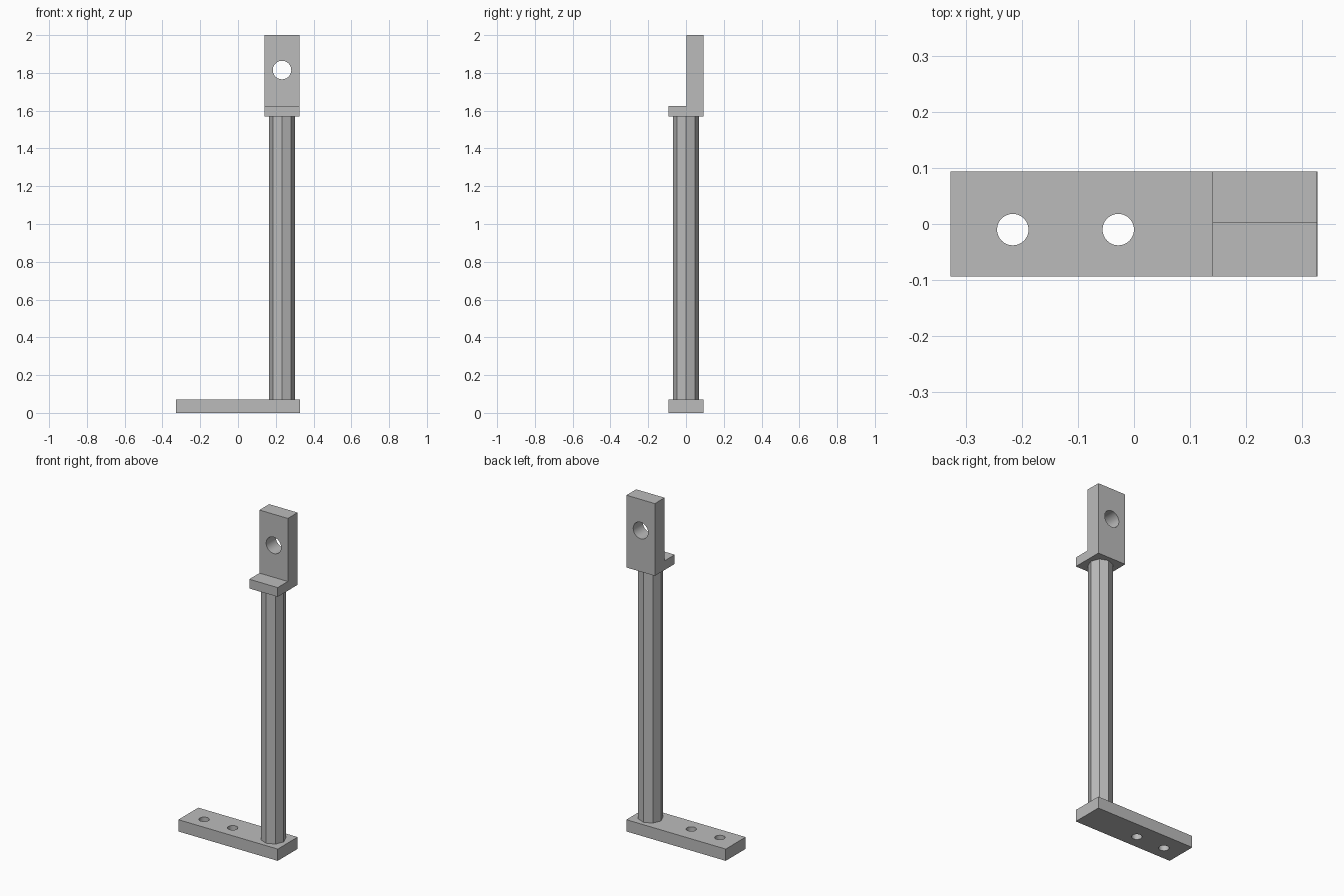
import bpy
import math

cube = bpy.data.objects.get("Cube")
if cube:
    bpy.data.objects.remove(cube, do_unlink=True)

grey = bpy.data.materials.new("plain_grey")
grey.use_nodes = True
colour = (0.5, 0.5, 0.5, 1)
grey.diffuse_color = colour
grey.node_tree.nodes["Principled BSDF"].inputs["Base Color"].default_value = colour

WIDTH = 0.187        # shared width of base, flange and plate
POST_X = 0.233


def prism(name, outline, depth, location, rotation=(0, 0, 0)):
    """Extrude an outline along its local z, centred on the location."""
    n = len(outline)
    verts = [(x, y, z) for z in (-depth / 2, depth / 2) for x, y in outline]
    faces = [tuple(reversed(range(n))), tuple(range(n, 2 * n))]
    faces += [(i, (i + 1) % n, n + (i + 1) % n, n + i) for i in range(n)]
    mesh = bpy.data.meshes.new(name)
    mesh.from_pydata(verts, [], faces)
    mesh.materials.append(grey)
    obj = bpy.data.objects.new(name, mesh)
    obj.location, obj.rotation_euler = location, rotation
    bpy.context.collection.objects.link(obj)
    return obj


def circle(radius, sides):
    steps = [2 * math.pi * i / sides for i in range(sides)]
    return [(radius * math.cos(a), radius * math.sin(a)) for a in steps]


def drill(target, name, radius, location, rotation=(0, 0, 0)):
    """Cut a round through-hole with a hidden cutter."""
    cutter = prism(name, circle(radius, 48), 0.5, location, rotation)
    cutter.hide_render = True
    cutter.hide_set(True)
    cut = target.modifiers.new(name, 'BOOLEAN')
    cut.operation, cut.solver, cut.object = 'DIFFERENCE', 'EXACT', cutter


# Base plate with two mounting holes
half_x, half_y = 0.327, WIDTH / 2
base = prism("base_plate", [(-half_x, -half_y), (half_x, -half_y),
                            (half_x, half_y), (-half_x, half_y)],
             0.07, (0, 0, 0.035))
for label, x in (("outer", -0.216), ("inner", -0.028)):
    drill(base, label + "_hole_cutter", 0.028, (x, -0.01, 0))

# Eight-sided post, one corner facing forward
prism("post", circle(0.068, 8), 1.50, (POST_X, 0, 0.82))

# L-shaped top bracket: profile in y-z, extruded along x
profile = [(-half_y, 1.57), (half_y, 1.57), (half_y, 2.0),
           (0.002, 2.0), (0.002, 1.625), (-half_y, 1.625)]
bracket = prism("top_bracket", profile, WIDTH, (POST_X, 0, 0),
                (math.pi / 2, 0, math.pi / 2))
drill(bracket, "bracket_hole_cutter", 0.049, (POST_X, 0, 1.815),
      (math.pi / 2, 0, 0))

# Apply the cuts, then smooth only the hole walls
bpy.context.view_layer.update()
for obj in (base, bracket):
    bpy.ops.object.select_all(action='DESELECT')
    obj.select_set(True)
    bpy.context.view_layer.objects.active = obj
    for modifier in list(obj.modifiers):
        bpy.ops.object.modifier_apply(modifier=modifier.name)
    bpy.ops.object.shade_smooth_by_angle(angle=math.radians(30))

# Remove the used cutters
for obj in list(bpy.data.objects):
    if obj.name.endswith("_cutter"):
        bpy.data.objects.remove(obj, do_unlink=True)
